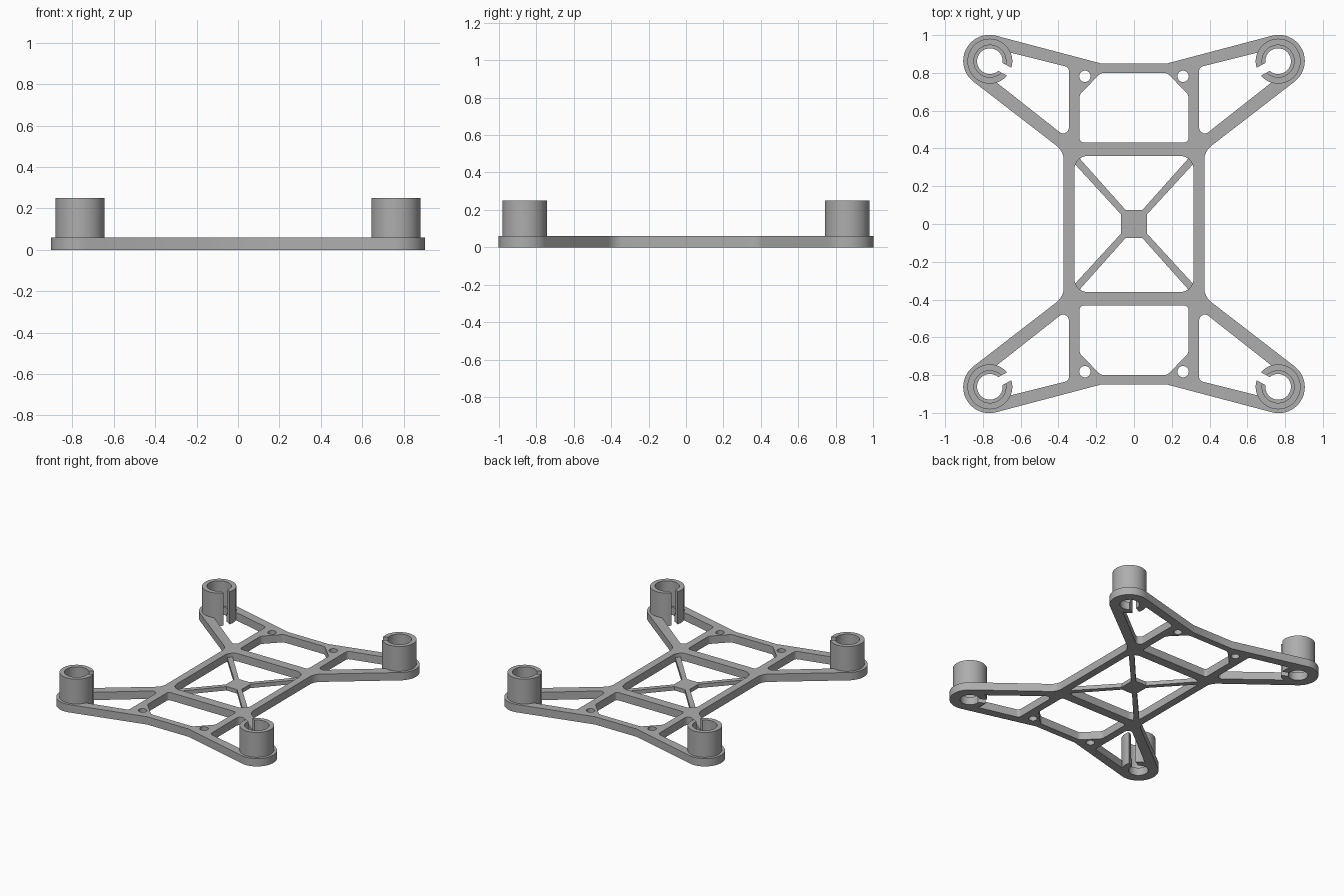
import bpy, bmesh, math
from mathutils import Vector

cube = bpy.data.objects.get("Cube")
if cube:
    bpy.data.objects.remove(cube, do_unlink=True)

# Main dimensions
PLATE_H, TUBE_H, BRACE_H = 0.06, 0.25, 0.03
PAD = Vector((0.763, 0.862))
PAD_R, TUBE_R, TUBE_IN, BORE = 0.138, 0.119, 0.085, 0.068
SLOT_DIR, SLOT_HALF = math.radians(208.6), 0.024
QUADS = [(1, 1), (-1, 1), (-1, -1), (1, -1)]

grey = bpy.data.materials.new("plain_grey")
grey.use_nodes = True
grey.diffuse_color = (0.42, 0.42, 0.42, 1)
grey.node_tree.nodes["Principled BSDF"].inputs["Base Color"].default_value = grey.diffuse_color


def arc(center, r, a0, a1, n=24):
    return [center + r * Vector((math.cos(a0 + (a1 - a0) * i / n),
                                 math.sin(a0 + (a1 - a0) * i / n))) for i in range(n + 1)]


def fillet(a, p, b, r, n=8):
    """Points of an arc of radius r that rounds corner p between a and b."""
    a, p, b = Vector(a), Vector(p), Vector(b)
    u, v = (a - p).normalized(), (b - p).normalized()
    half = u.angle(v) / 2
    c = p + (u + v).normalized() * r / math.sin(half)
    t0, t1 = p + u * r / math.tan(half) - c, p + v * r / math.tan(half) - c
    a0 = math.atan2(t0.y, t0.x)
    sweep = (math.atan2(t1.y, t1.x) - a0 + math.pi) % (2 * math.pi) - math.pi
    return arc(c, r, a0, a0 + sweep, n)


def rounded(corners):
    """Closed path from (x, y, radius) corners."""
    path = []
    for i, (x, y, r) in enumerate(corners):
        a, b = corners[i - 1][:2], corners[(i + 1) % len(corners)][:2]
        path += fillet(a, (x, y), b, r, 28 if r > 0.1 else 8) if r else [Vector((x, y))]
    return path


def mirrored(points, sx, sy):
    return [Vector((p[0] * sx, p[1] * sy)) for p in points]


def four_way(quarter):
    """Full loop from the corners of one quadrant, listed counter-clockwise."""
    loop = []
    for sx, sy in QUADS:
        part = [(x * sx, y * sy, r) for x, y, r in quarter]
        loop += part if sx * sy > 0 else part[::-1]
    return loop


def extrude(name, paths, height):
    """Solid from flat paths; inner paths become holes."""
    curve = bpy.data.curves.new(name, 'CURVE')
    curve.dimensions, curve.fill_mode, curve.extrude = '2D', 'BOTH', height / 2
    for path in paths:
        s = curve.splines.new('POLY')
        s.points.add(len(path) - 1)
        for q, p in zip(s.points, path):
            q.co = (p.x, p.y, 0, 1)
        s.use_cyclic_u = True
    temp = bpy.data.objects.new(name + "_profile", curve)
    bpy.context.collection.objects.link(temp)
    deps = bpy.context.evaluated_depsgraph_get()
    mesh = bpy.data.meshes.new_from_object(temp.evaluated_get(deps))
    bpy.data.objects.remove(temp, do_unlink=True)
    bm = bmesh.new()
    bm.from_mesh(mesh)
    bmesh.ops.translate(bm, verts=bm.verts, vec=(0, 0, height / 2))
    bmesh.ops.remove_doubles(bm, verts=bm.verts, dist=1e-5)
    bmesh.ops.recalc_face_normals(bm, faces=bm.faces)
    bm.to_mesh(mesh)
    bm.free()
    mesh.name = name
    mesh.materials.clear()
    mesh.materials.append(grey)
    obj = bpy.data.objects.new(name, mesh)
    bpy.context.collection.objects.link(obj)
    bpy.ops.object.select_all(action='DESELECT')
    obj.select_set(True)
    bpy.context.view_layer.objects.active = obj
    bpy.ops.object.shade_smooth_by_angle(angle=math.radians(30))
    return obj


# Outer outline: waist, motor pad corner and end bar
outline = rounded(four_way([(0.372, 0.385, 0.1), (1.391, 1.171, PAD_R), (0.175, 0.85, 0)]))

# Centre window
window = rounded(four_way([(0.315, 0.36, 0.07)]))
holes = [window]

# End windows with clipped outer corners
end_window = rounded([(0.288, 0.432, 0.02), (0.288, 0.685, 0.04), (0.175, 0.8, 0.04),
                      (-0.175, 0.8, 0.04), (-0.288, 0.685, 0.04), (-0.288, 0.432, 0.02)])
holes += [mirrored(end_window, 1, s) for s in (1, -1)]

# Arm opening joined to the pad bore through the slot
rim = TUBE_R - 0.002
rim_d, bore_d = math.asin(SLOT_HALF / rim), math.asin(SLOT_HALF / BORE)
low, high = math.radians(253), math.radians(157)
low_pt, high_pt = arc(PAD, rim, low, high, 1)
keyhole = (fillet(high_pt, (0.345, 0.83), (0.345, 0.448), 0.025)
           + fillet((0.345, 0.83), (0.345, 0.448), low_pt, 0.03)
           + arc(PAD, rim, low, SLOT_DIR + rim_d, 10)
           + arc(PAD, BORE, SLOT_DIR + bore_d, SLOT_DIR + 2 * math.pi - bore_d, 36)
           + arc(PAD, rim, SLOT_DIR - rim_d, high, 10))
screw_hole = arc(Vector((0.26, 0.782)), 0.03, 0, 2 * math.pi, 24)[:-1]
for sx, sy in QUADS:
    holes += [mirrored(keyhole, sx, sy), mirrored(screw_hole, sx, sy)]

extrude("frame_plate", [outline] + holes, PLATE_H)

# Thin cross brace with a square hub
brace = rounded(four_way([(0.068, 0.05, 0), (0.325, 0.33, 0), (0.295, 0.355, 0), (0.045, 0.075, 0)]))
extrude("cross_brace", [brace], BRACE_H)

# Slotted motor tubes
out_d, in_d = math.asin(SLOT_HALF / TUBE_R), math.asin(SLOT_HALF / TUBE_IN)
turn = SLOT_DIR + 2 * math.pi
tube = (arc(PAD, TUBE_R, SLOT_DIR + out_d, turn - out_d, 44)
        + arc(PAD, TUBE_IN, turn - in_d, SLOT_DIR + in_d, 44))
for sx, sy in QUADS:
    name = ("back" if sy > 0 else "front") + ("_left" if sx > 0 else "_right") + "_motor_tube"
    extrude(name, [mirrored(tube, sx, sy)], TUBE_H)
